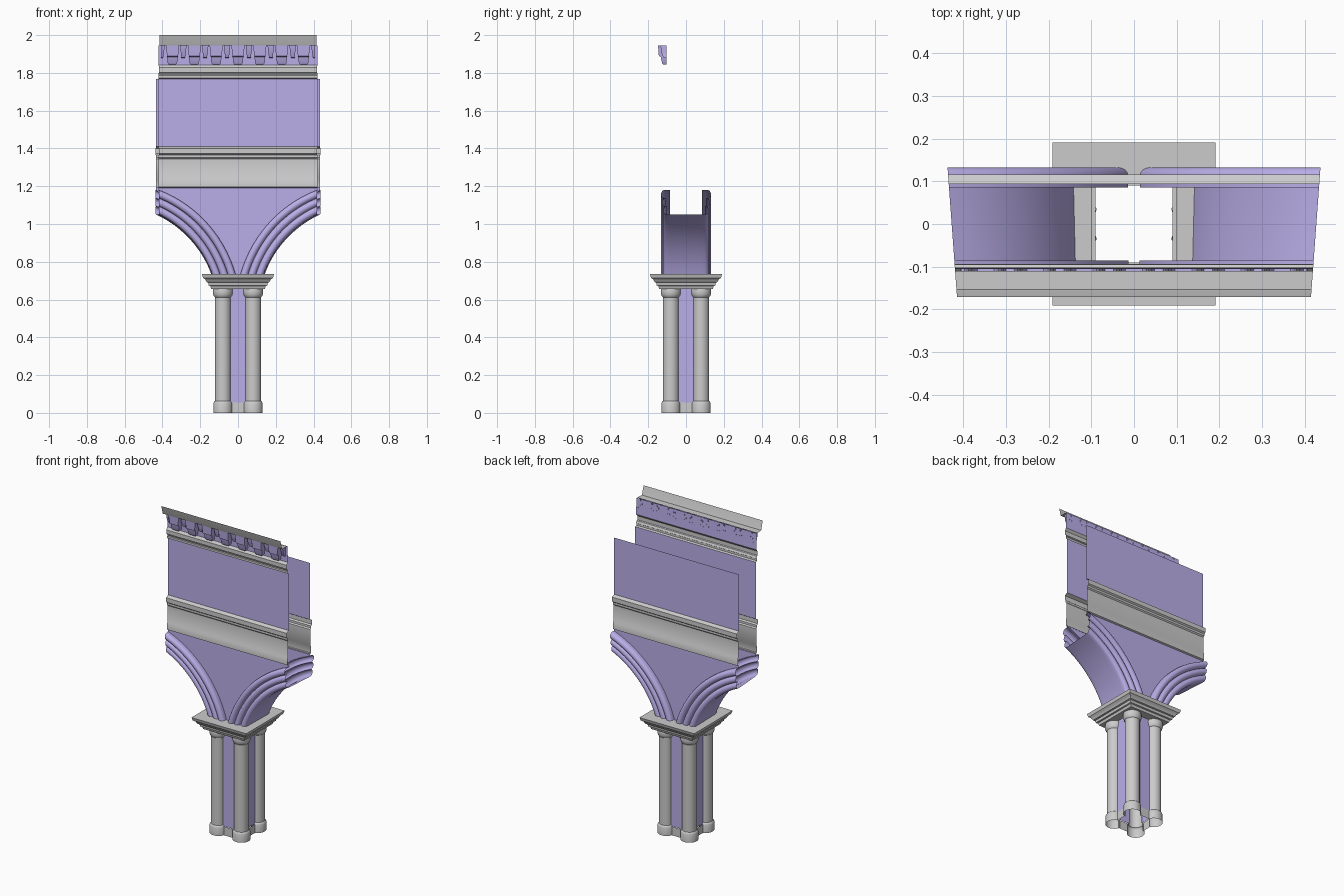
import bpy, bmesh
from math import sin, cos, asin, acos, pi, radians, sqrt
from mathutils import Vector

if "Cube" in bpy.data.objects:
    bpy.data.objects.remove(bpy.data.objects["Cube"])

purple = bpy.data.materials.new("stone_purple")
purple.diffuse_color = (0.5, 0.43, 0.82, 1)
purple.use_nodes = True
purple.node_tree.nodes["Principled BSDF"].inputs["Base Color"].default_value = purple.diffuse_color

HALF = 0.4275                       # half width of the bay at y = 0
AX, AZ, AR = 0.665, 0.544, 0.559    # arch centre and intrados radius
SPRING = 0.735                      # top of the capital


def wedge(x, y):
    """The bay is a slice of a large ring: wider at the back."""
    return x * (1 + 0.171 * y)


def finish(name, bm, mat=None, mirror=None, out=None):
    bmesh.ops.remove_doubles(bm, verts=bm.verts, dist=1e-5)
    bmesh.ops.recalc_face_normals(bm, faces=bm.faces)
    if out:
        total = sum((f.normal * f.calc_area() for f in bm.faces), Vector())
        if total.dot(Vector(out)) < 0:
            bmesh.ops.reverse_faces(bm, faces=bm.faces)
    me = bpy.data.meshes.new(name)
    bm.to_mesh(me)
    bm.free()
    ob = bpy.data.objects.new(name, me)
    bpy.context.collection.objects.link(ob)
    if mat:
        me.materials.append(mat)
    if mirror:
        m = ob.modifiers.new("mirror", 'MIRROR')
        m.use_axis = mirror
        m.use_mirror_merge = False
    bpy.ops.object.select_all(action='DESELECT')
    ob.select_set(True)
    bpy.context.view_layer.objects.active = ob
    bpy.ops.object.shade_smooth_by_angle(angle=radians(35))
    return ob


def add_grid(bm, rows):
    vs = [[bm.verts.new(p) for p in r] for r in rows]
    for a, b in zip(vs, vs[1:]):
        for i in range(len(a) - 1):
            bm.faces.new((a[i], a[i + 1], b[i + 1], b[i]))


def sheet(name, rows, mat=None, mirror=None, out=None):
    bm = bmesh.new()
    add_grid(bm, rows)
    return finish(name, bm, mat, mirror, out)


def band(name, profile, side, mat=None):
    """Run a (depth, z) profile across the width of one face."""
    rows = [[(wedge(s * HALF, side * d), side * d, z) for s in (-1, 1)]
            for d, z in profile]
    sheet(name, rows, mat, out=(0, side, 0))


# Clustered pier: four corner shafts, open towards the core
shaft = [(.051, 0), (.051, .05), (.048, .057), (.043, .062), (.043, .612),
         (.048, .617), (.052, .63), (.053, .645), (.051, .657)]
angles = [radians(-80 + 250 * i / 20) for i in range(21)]
sheet("corner_shafts", [[(.08 + r * cos(a), .08 + r * sin(a), z) for a in angles]
                        for r, z in shaft],
      mirror=(True, True, False), out=(1, 1, 0))

# Flat panels between the shafts, with a low plinth under each
for name, d, w, z0, z1, mat in (("pier_panels", .092, .045, .055, .66, purple),
                                ("pier_plinth", .096, .034, 0, .055, None)):
    bm = bmesh.new()
    for s in (-1, 1):
        add_grid(bm, [[(-w, s * d, z), (w, s * d, z)] for z in (z0, z1)])
        add_grid(bm, [[(s * d, -w, z), (s * d, w, z)] for z in (z0, z1)])
    finish(name, bm, mat)

# Square stepped capital, open in the middle
cap = [(.09, .657), (.142, .657), (.147, .672), (.155, .675), (.158, .69),
       (.167, .693), (.173, .707), (.185, .715), (.191, .735), (.1, .735)]
ring = [(1, 1), (-1, 1), (-1, -1), (1, -1), (1, 1)]
sheet("capital", [[(h * x, h * y, z) for x, y in ring] for h, z in cap])

# Half arches: soffit with three rolls on both faces
front = [(.12, -.085), (.12, -.1)]
for c, base in ((.1, .112), (.06, .107), (.021, .1)):
    front += [(c + .02 * cos(pi * i / 8), -base - .02 * sin(pi * i / 8))
              for i in range(9)]
front.append((0, -.085))
section = front + [(r, -y) for r, y in reversed(front)]
rows = []
for r, y in section:
    R = AR + r
    a0, a1 = asin((SPRING - AZ) / R), acos((AX - HALF) / R)
    row = []
    for i in range(21):
        a = a0 + (a1 - a0) * i / 20
        row.append((wedge(AX - R * cos(a), y), y, AZ + R * sin(a)))
    rows.append(row)
sheet("arch_mouldings", rows, purple, mirror=(True, False, False), out=(1, 0, -1))

# Profiles shared by the two faces, as (distance from centre, z)
string_course = [(.094, 1.19), (.106, 1.195), (.106, 1.235), (.1, 1.245), (.1, 1.345),
                 (.107, 1.352), (.107, 1.365), (.116, 1.372), (.116, 1.4), (.094, 1.41)]
R = AR + .115
for side, label in ((-1, "front"), (1, "back")):
    # Spandrel between the arches
    rows = []
    for i in range(21):
        z = SPRING + (1.175 - SPRING) * i / 20
        x = min(HALF, AX - sqrt(R * R - (z - AZ) ** 2))
        rows.append([(wedge(s * x, side * .096), side * .096, z) for s in (-1, 1)])
    rows.append([(wedge(s * HALF, side * .096), side * .096, 1.195) for s in (-1, 1)])
    sheet(label + "_spandrel", rows, purple, out=(0, side, 0))
    band(label + "_string_course", string_course, side)
    band(label + "_upper_wall", [(.095, 1.41), (.095, 1.767)], side, purple)

# Moulding, frieze backing and cornice, on the front only
band("front_architrave", [(.095, 1.767), (.106, 1.772), (.106, 1.785), (.102, 1.788),
                          (.108, 1.8), (.115, 1.803), (.115, 1.828), (.103, 1.842)], -1)
band("frieze_backing", [(.103, 1.842), (.106, 1.945)], -1, purple)
band("cornice", [(.11, 1.945), (.154, 1.945), (.158, 1.955), (.171, 2.0)], -1)

# Corbel table: wide brackets alternating with short pendants, open at the back
bracket = [(.148, 1.945, .036), (.144, 1.89, .03), (.134, 1.885, .029),
           (.127, 1.853, .026), (.122, 1.845, .02), (.104, 1.845, .02)]
pendant = [(.135, 1.945, .017), (.131, 1.91, .014), (.12, 1.882, .01),
           (.104, 1.88, .01)]
bm = bmesh.new()
for k in range(-7, 8):
    cx = k * .0592
    for_side = {-7: (0, 1), 7: (-1, 0)}.get(k, (-1, 1))   # half pieces at the ends
    prof = bracket if k % 2 == 0 else pendant
    add_grid(bm, [[(wedge(cx + s * w, -d), -d, z) for s in for_side]
                  for d, z, w in prof])
    for s in for_side:
        edge = [(wedge(cx + s * w, -d), -d, z) for d, z, w in prof]
        back = [(x, -.104, z) for x, y, z in edge]
        add_grid(bm, [edge, back])
finish("corbel_table", bm, purple, out=(0, -1, 0))
